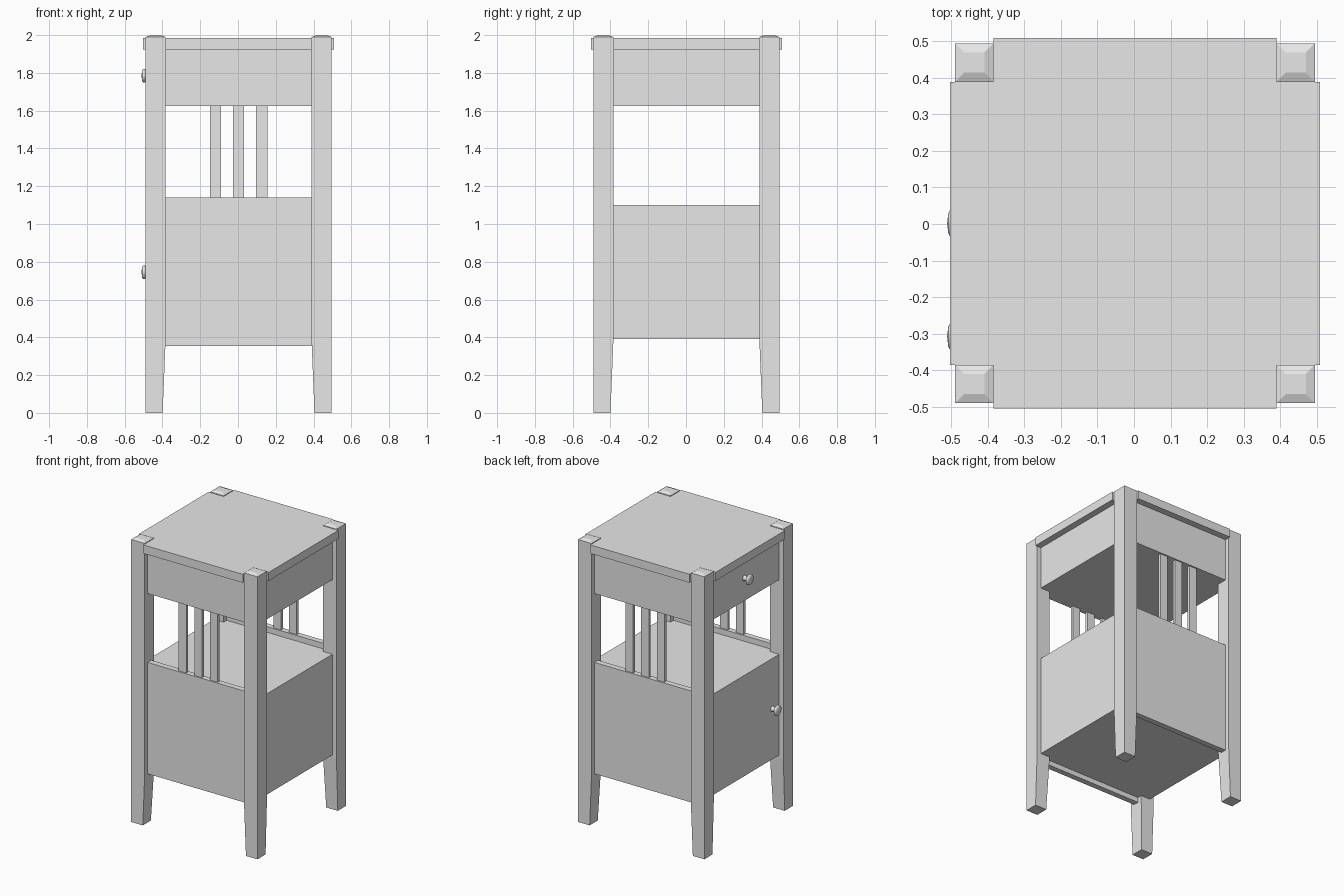
import bpy, bmesh, math
from mathutils import Matrix

if "Cube" in bpy.data.objects:
    bpy.data.objects.remove(bpy.data.objects["Cube"])

CX, CY = 0.003, 0.002      # centre of the carcass; the knobs stick out on -x
OUT, INN = 0.492, 0.387    # outer and inner faces of the legs

gray = bpy.data.materials.new("plain gray")
gray.diffuse_color = (0.8, 0.8, 0.8, 1)
gray.use_nodes = True
gray.node_tree.nodes["Principled BSDF"].inputs["Base Color"].default_value = gray.diffuse_color


def finish(name, bm):
    bmesh.ops.recalc_face_normals(bm, faces=bm.faces[:])
    me = bpy.data.meshes.new(name)
    bm.to_mesh(me)
    bm.free()
    me.materials.append(gray)
    ob = bpy.data.objects.new(name, me)
    ob.location = (CX, CY, 0)
    bpy.context.collection.objects.link(ob)
    return ob


def box(name, x0, x1, y0, y1, z0, z1):
    bm = bmesh.new()
    m = Matrix.Translation(((x0 + x1) / 2, (y0 + y1) / 2, (z0 + z1) / 2)) \
        @ Matrix.Diagonal((x1 - x0, y1 - y0, z1 - z0, 1))
    bmesh.ops.create_cube(bm, size=1, matrix=m)
    return finish(name, bm)


# Legs: square posts, tapered on the inner sides at the foot, softly peaked top
def leg(name, sx, sy):
    bm = bmesh.new()
    rings = []
    for z, inner, outer in ((0, 0.402, OUT), (0.37, INN, OUT), (1.99, INN, OUT),
                            (2.0, INN + 0.025, OUT - 0.025)):
        rings.append([bm.verts.new((sx * x, sy * y, z)) for x, y in
                      ((inner, inner), (outer, inner), (outer, outer), (inner, outer))])
    for a, b in zip(rings, rings[1:]):
        for i in range(4):
            j = (i + 1) % 4
            bm.faces.new((a[i], a[j], b[j], b[i]))
    bm.faces.new(rings[0])
    bm.faces.new(rings[-1])
    finish(name, bm)


for sx, side in ((-1, "left"), (1, "right")):
    for sy, end in ((-1, "front"), (1, "back")):
        leg(f"{end}_{side}_leg", sx, sy)

# Table top: slab with its corners notched around the legs
T = 0.506
corner = [(T, INN), (INN, INN), (INN, T)]
outline = []
for k in range(4):
    for x, y in corner:
        for _ in range(k):
            x, y = -y, x
        outline.append((x, y))
bm = bmesh.new()
face = bm.faces.new([bm.verts.new((x, y, 1.925)) for x, y in outline])
ext = bmesh.ops.extrude_face_region(bm, geom=[face], use_keep_orig=True)
for v in ext["geom"]:
    if isinstance(v, bmesh.types.BMVert):
        v.co.z = 1.985
finish("table_top", bm)

# Drawer box and cupboard box
box("drawer_box", -0.46, 0.46, -0.46, 0.46, 1.625, 1.925)
box("cupboard_box", -0.46, 0.46, -0.44, 0.44, 0.39, 1.10)

# Front and back panels rise above the shelf and carry the slats
for sy, end in ((-1, "front"), (1, "back")):
    y0, y1 = sorted((sy * 0.46, sy * 0.42))
    box(f"{end}_panel", -0.40, 0.40, y0, y1, 0.355, 1.14)
    s0, s1 = sorted((sy * 0.45, sy * 0.43))
    for i in (-1, 0, 1):
        x = i * 0.122
        box(f"{end}_slat_{i + 2}", x - 0.03, x + 0.03, s0, s1, 1.13, 1.635)


# Knobs: lathed stem and domed disc pointing to -x
def knob(name, y, z):
    profile = [(0.455, 0.022), (0.468, 0.016), (0.485, 0.015), (0.492, 0.030),
               (0.498, 0.037), (0.506, 0.036), (0.511, 0.027), (0.514, 0.0)]
    n = 24
    bm = bmesh.new()
    rings = []
    for d, r in profile:
        if r == 0:
            rings.append([bm.verts.new((-d, y, z))] * n)
        else:
            rings.append([bm.verts.new((-d, y + r * math.cos(2 * math.pi * k / n),
                                        z + r * math.sin(2 * math.pi * k / n)))
                          for k in range(n)])
    for a, b in zip(rings, rings[1:]):
        for i in range(n):
            j = (i + 1) % n
            quad = [a[i], a[j], b[j], b[i]]
            bm.faces.new(list(dict.fromkeys(quad)))
    bm.faces.new(rings[0])
    for f in bm.faces:
        f.smooth = True
    finish(name, bm)


knob("drawer_knob", 0.0, 1.785)
knob("door_knob", -0.31, 0.745)
